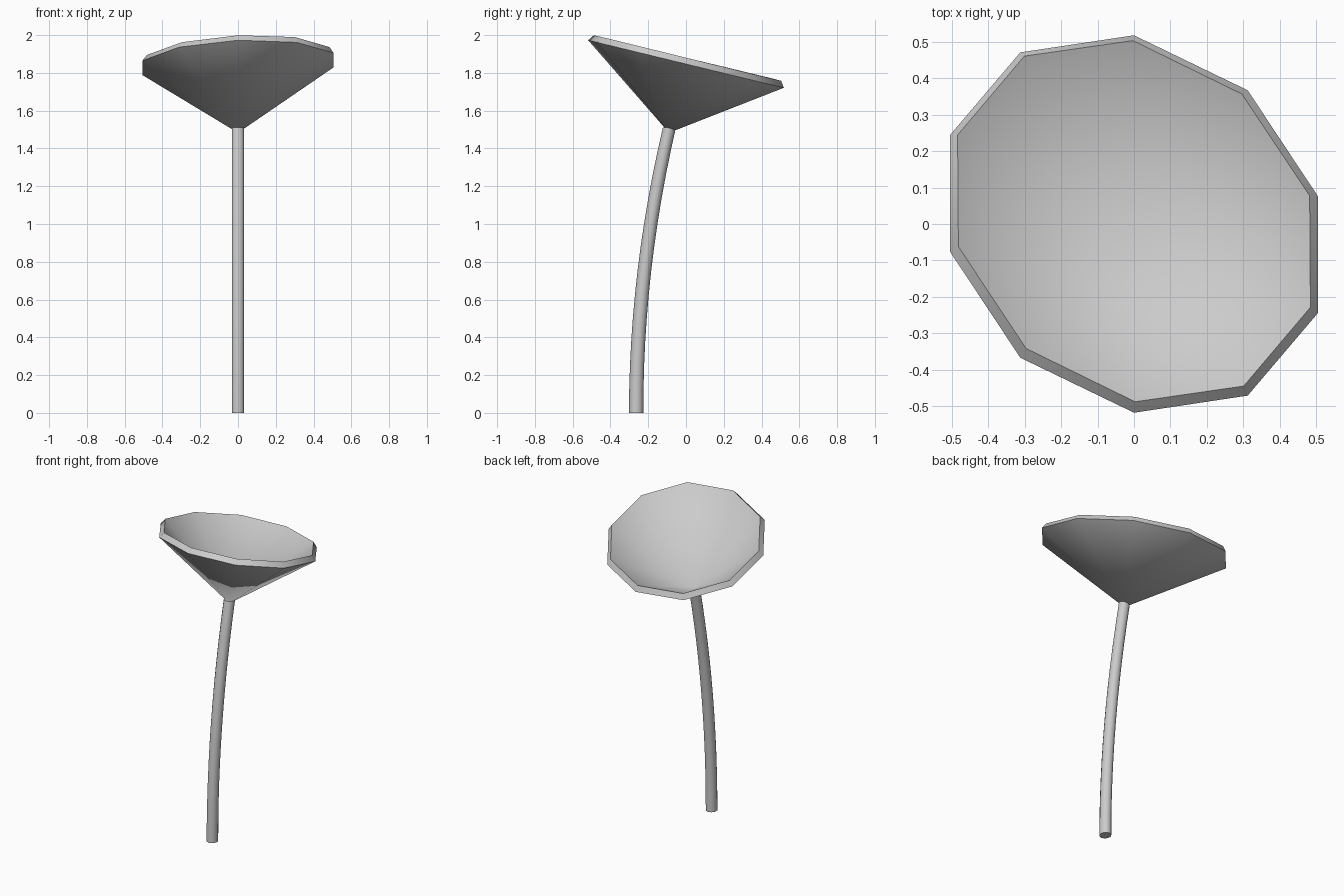
import bpy, bmesh
from math import sin, cos, tau, radians

if "Cube" in bpy.data.objects:
    bpy.data.objects.remove(bpy.data.objects["Cube"])

SIDES = 10


def make_object(name, bm):
    bmesh.ops.recalc_face_normals(bm, faces=bm.faces)
    mesh = bpy.data.meshes.new(name)
    bm.to_mesh(mesh)
    bm.free()
    ob = bpy.data.objects.new(name, mesh)
    bpy.context.collection.objects.link(ob)
    bpy.ops.object.select_all(action='DESELECT')
    ob.select_set(True)
    bpy.context.view_layer.objects.active = ob
    return ob


# Bowl: slanted, slightly skewed ten-sided cone with an off-centre tip
bm = bmesh.new()
tip = bm.verts.new((0, -0.09, 1.483))
rim = []
for i in range(SIDES):
    a = tau * i / SIDES
    y = 0.518 * cos(a) - 0.0885 * sin(a)
    rim.append(bm.verts.new((0.531 * sin(a), y, 1.847 - 0.243 * y)))
for i in range(SIDES):
    # wound so that normals point down and outwards
    bm.faces.new((tip, rim[i], rim[(i + 1) % SIDES]))
mesh = bpy.data.meshes.new("bowl")
bm.normal_update()
if bm.faces[:][0].normal.z > 0:
    bmesh.ops.reverse_faces(bm, faces=bm.faces[:])
bm.to_mesh(mesh)
bm.free()
bowl = bpy.data.objects.new("bowl", mesh)
bpy.context.collection.objects.link(bowl)
bowl.select_set(True)
bpy.context.view_layer.objects.active = bowl
shell = bowl.modifiers.new("shell", 'SOLIDIFY')
shell.thickness = 0.04
shell.offset = -1
bpy.ops.object.modifier_apply(modifier="shell")
bpy.ops.object.shade_smooth_by_angle(angle=radians(40))

# Stem: bent tube that leans back towards the bowl tip
bm = bmesh.new()
STEPS = 12
rings = []
for s in range(STEPS + 1):
    t = s / STEPS
    yc = -0.264 + 0.176 * t * t
    ry = 0.038 - 0.0035 * t
    rings.append([bm.verts.new((0.0347 * sin(tau * i / SIDES),
                                yc + ry * cos(tau * i / SIDES), 1.51 * t))
                  for i in range(SIDES)])
for lo, hi in zip(rings, rings[1:]):
    for i in range(SIDES):
        j = (i + 1) % SIDES
        bm.faces.new((lo[i], lo[j], hi[j], hi[i]))
bm.faces.new(rings[0])
bm.faces.new(rings[-1])
make_object("stem", bm)
bpy.ops.object.shade_smooth_by_angle(angle=radians(40))
